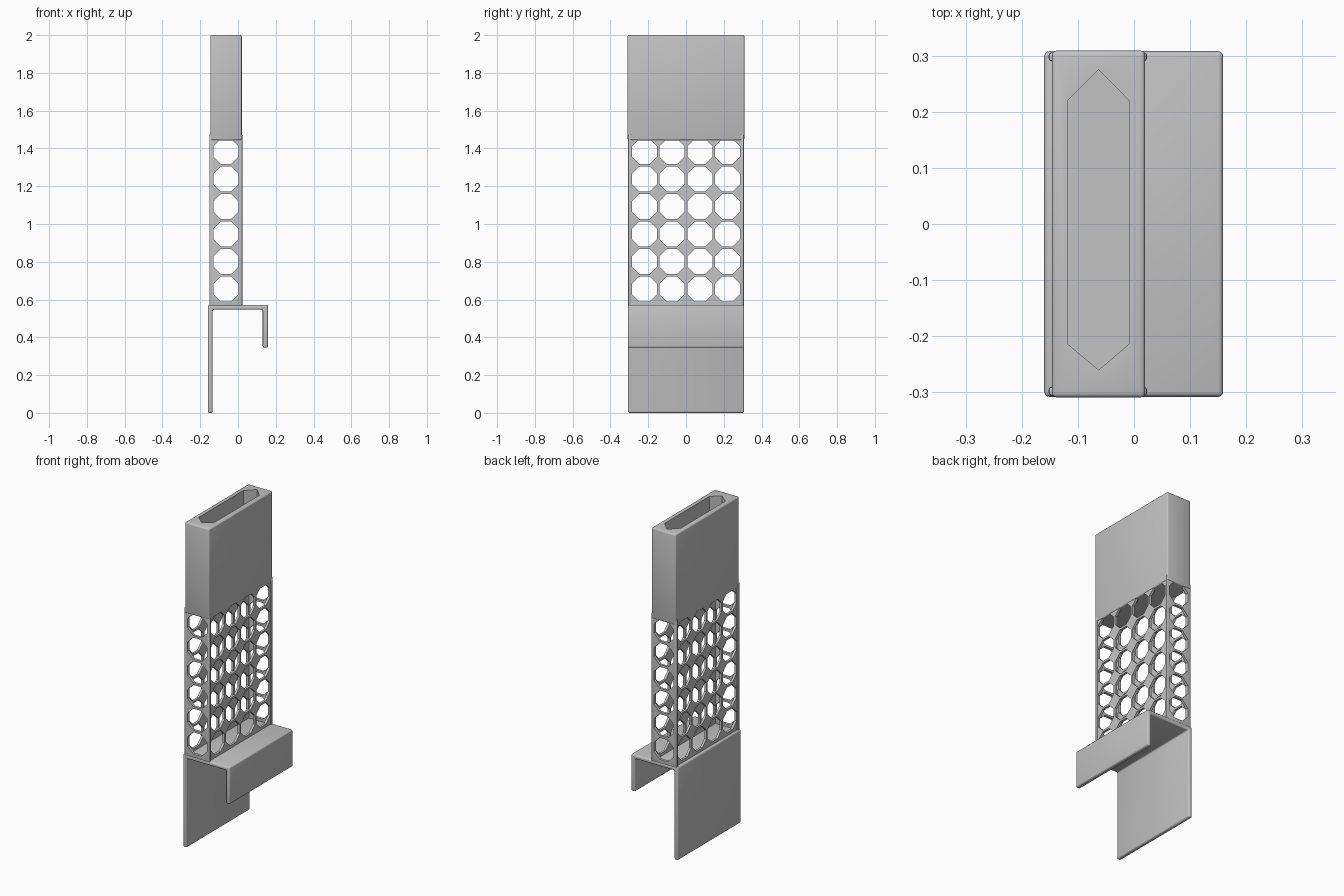
import bpy, bmesh, math
from mathutils import Vector

if "Cube" in bpy.data.objects:
    bpy.data.objects.remove(bpy.data.objects["Cube"], do_unlink=True)

grey = bpy.data.materials.new("plain grey")
grey.use_nodes = True
COLOUR = (0.55, 0.55, 0.55, 1)
grey.diffuse_color = COLOUR
grey.node_tree.nodes["Principled BSDF"].inputs["Base Color"].default_value = COLOUR


def add_object(name, bm):
    bmesh.ops.recalc_face_normals(bm, faces=bm.faces)
    mesh = bpy.data.meshes.new(name)
    bm.to_mesh(mesh)
    bm.free()
    mesh.materials.append(grey)
    obj = bpy.data.objects.new(name, mesh)
    bpy.context.collection.objects.link(obj)
    return obj


def extrude_outline(bm, points, direction):
    """Add a prism: an outline swept along a direction."""
    face = bm.faces.new([bm.verts.new(p) for p in points])
    swept = bmesh.ops.extrude_face_region(bm, geom=[face], use_keep_orig=True)
    verts = [g for g in swept["geom"] if isinstance(g, bmesh.types.BMVert)]
    bmesh.ops.translate(bm, verts=verts, vec=Vector(direction))


def prism(name, points, direction):
    bm = bmesh.new()
    extrude_outline(bm, points, direction)
    return add_object(name, bm)


def box(name, lo, hi):
    pts = [(lo[0], lo[1], lo[2]), (hi[0], lo[1], lo[2]),
           (hi[0], hi[1], lo[2]), (lo[0], hi[1], lo[2])]
    return prism(name, pts, (0, 0, hi[2] - lo[2]))


def apply_modifiers(obj):
    graph = bpy.context.evaluated_depsgraph_get()
    mesh = bpy.data.meshes.new_from_object(obj.evaluated_get(graph))
    obj.modifiers.clear()
    obj.data = mesh


def bevel(obj, width, segments=3):
    mod = obj.modifiers.new("rounded edges", "BEVEL")
    mod.width, mod.segments = width, segments
    mod.limit_method, mod.angle_limit = "ANGLE", math.radians(40)
    apply_modifiers(obj)


def cut(obj, cutter):
    mod = obj.modifiers.new("cut", "BOOLEAN")
    mod.operation, mod.object, mod.solver = "DIFFERENCE", cutter, "EXACT"
    bpy.context.view_layer.update()
    apply_modifiers(obj)
    bpy.data.objects.remove(cutter, do_unlink=True)


def smooth(obj):
    bpy.ops.object.select_all(action="DESELECT")
    obj.select_set(True)
    bpy.context.view_layer.objects.active = obj
    bpy.ops.object.shade_smooth_by_angle(angle=math.radians(35))


MID_X = -0.063                                  # centre of the holder
ROWS = [0.656 + 0.1455 * i for i in range(6)]   # hole heights
COLUMNS = [-0.22, -0.0733, 0.0733, 0.22]        # hole positions across
RADIUS = 0.0665 / math.cos(math.pi / 8)         # octagon corner radius


def octagon_cutter(centres, along_x):
    """Octagonal rods running along x or y."""
    bm = bmesh.new()
    for u, z in centres:
        ring = []
        for k in range(8):
            a = math.pi / 8 + k * math.pi / 4
            du, dz = RADIUS * math.cos(a), RADIUS * math.sin(a)
            ring.append((-0.5, u + du, z + dz) if along_x else (u + du, -0.5, z + dz))
        extrude_outline(bm, ring, (1, 0, 0) if along_x else (0, 1, 0))
    cutter = add_object("hole_cutter", bm)
    cutter.hide_render = True
    return cutter


# Clamp: long leg, shelf and short leg in one profile
profile = [(-0.16, 0), (-0.134, 0), (-0.134, 0.547), (0.131, 0.547),
           (0.131, 0.345), (0.159, 0.345), (0.159, 0.572), (-0.16, 0.572)]
clamp = prism("clamp", [(x, -0.308, z) for x, z in profile], (0, 0.616, 0))
bevel(clamp, 0.009)
smooth(clamp)

# Perforated side panels
for name, x in (("right_panel", -0.143), ("left_panel", 0.003)):
    panel = box(name, (x, -0.295, 0.56), (x + 0.014, 0.295, 1.475))
    cut(panel, octagon_cutter([(y, z) for y in COLUMNS for z in ROWS], True))

# Perforated end panels, a little wider than the upper block
for name, side in (("front_panel", -1), ("back_panel", 1)):
    y0, y1 = sorted((side * 0.29, side * 0.306))
    panel = box(name, (-0.152, y0, 0.56), (0.023, y1, 1.475))
    bevel(panel, 0.005, 2)
    cut(panel, octagon_cutter([(MID_X, z) for z in ROWS], False))
    smooth(panel)

# Upper block with a pointed slot sunk from the top
block = box("upper_block", (-0.146, -0.309, 1.443), (0.02, 0.309, 2.0))
bevel(block, 0.008)
slot = [(-0.118, -0.214), (MID_X, -0.26), (-0.009, -0.214),
        (-0.009, 0.22), (MID_X, 0.275), (-0.118, 0.22)]
slot_cutter = prism("slot_cutter", [(x, y, 1.49) for x, y in slot], (0, 0, 0.6))
slot_cutter.hide_render = True
cut(block, slot_cutter)
smooth(block)
